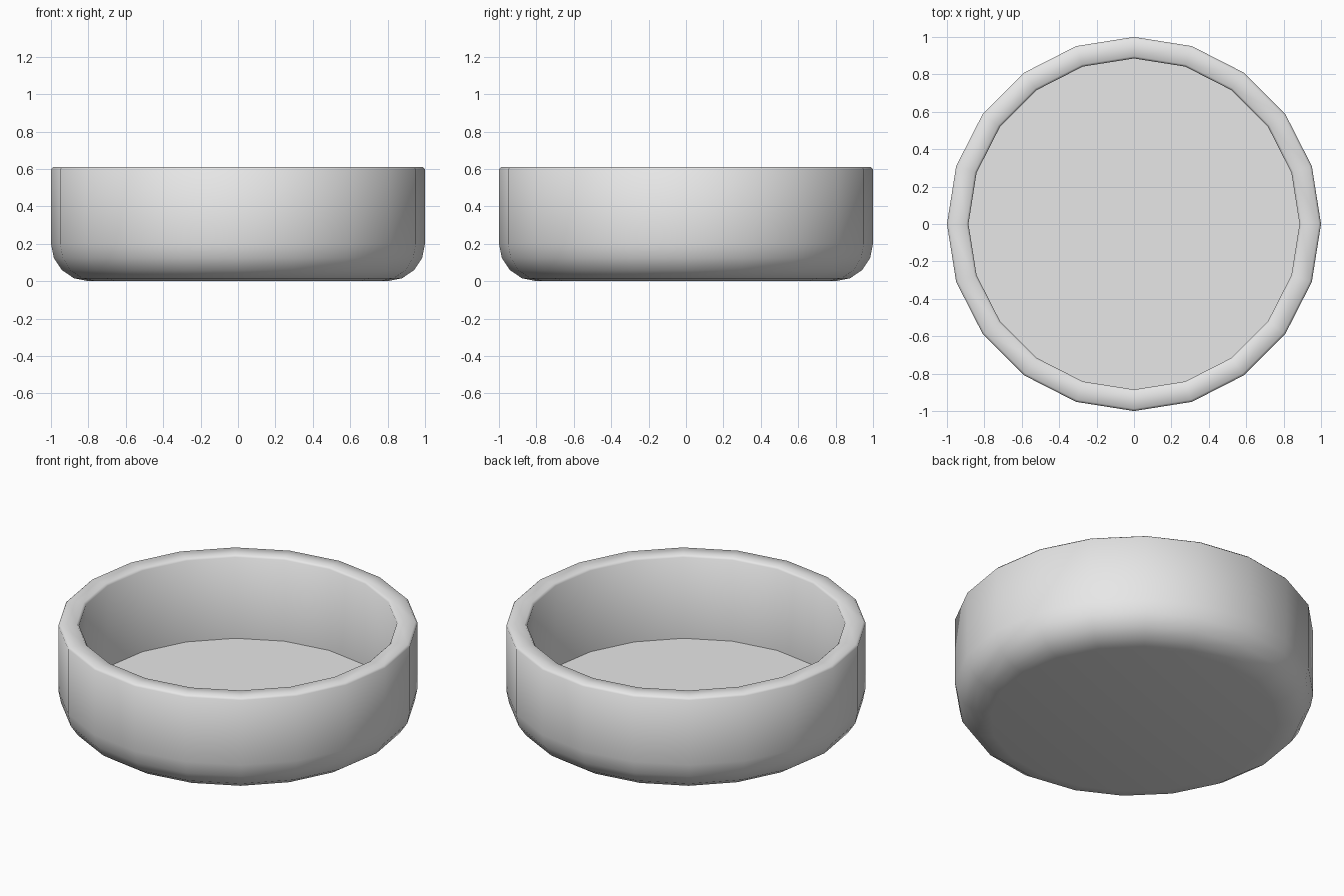
import bpy, bmesh, math

cube = bpy.data.objects.get("Cube")
if cube:
    bpy.data.objects.remove(cube, do_unlink=True)

SIDES = 20
HEIGHT = 0.61
ROUND = 0.2      # radius of the rounded base
BEVEL = 0.012    # softened lip
INNER = 0.885
FLOOR = 0.1

# Plain grey finish
grey = bpy.data.materials.new("light_grey")
grey.use_nodes = True
colour = (0.8, 0.8, 0.8, 1)
grey.diffuse_color = colour
grey.node_tree.nodes["Principled BSDF"].inputs["Base Color"].default_value = colour

# Cross-section: rounded base, outer wall, bevelled lip, inner wall
profile = []
for i in range(5):
    a = math.radians(90 * i / 4)
    profile.append((1 - ROUND + ROUND * math.sin(a), ROUND - ROUND * math.cos(a)))
profile += [(1, HEIGHT - BEVEL), (1 - BEVEL, HEIGHT),
            (INNER + BEVEL, HEIGHT), (INNER, HEIGHT - BEVEL), (INNER, FLOOR)]

# Sweep the section round the axis
bm = bmesh.new()
rings = []
for r, z in profile:
    angles = [math.tau * k / SIDES for k in range(SIDES)]
    rings.append([bm.verts.new((r * math.cos(a), r * math.sin(a), z)) for a in angles])
for low, high in zip(rings, rings[1:]):
    for k in range(SIDES):
        n = (k + 1) % SIDES
        bm.faces.new((low[k], low[n], high[n], high[k]))

# Underside and inner floor
bm.faces.new(rings[0][::-1])
bm.faces.new(rings[-1])
bmesh.ops.recalc_face_normals(bm, faces=bm.faces)

mesh = bpy.data.meshes.new("bowl")
bm.to_mesh(mesh)
bm.free()
mesh.materials.append(grey)
bowl = bpy.data.objects.new("bowl", mesh)
bpy.context.collection.objects.link(bowl)

# Smooth walls and lip, sharp crease round the floor
bpy.ops.object.select_all(action='DESELECT')
bowl.select_set(True)
bpy.context.view_layer.objects.active = bowl
bpy.ops.object.shade_smooth_by_angle(angle=math.radians(60))
